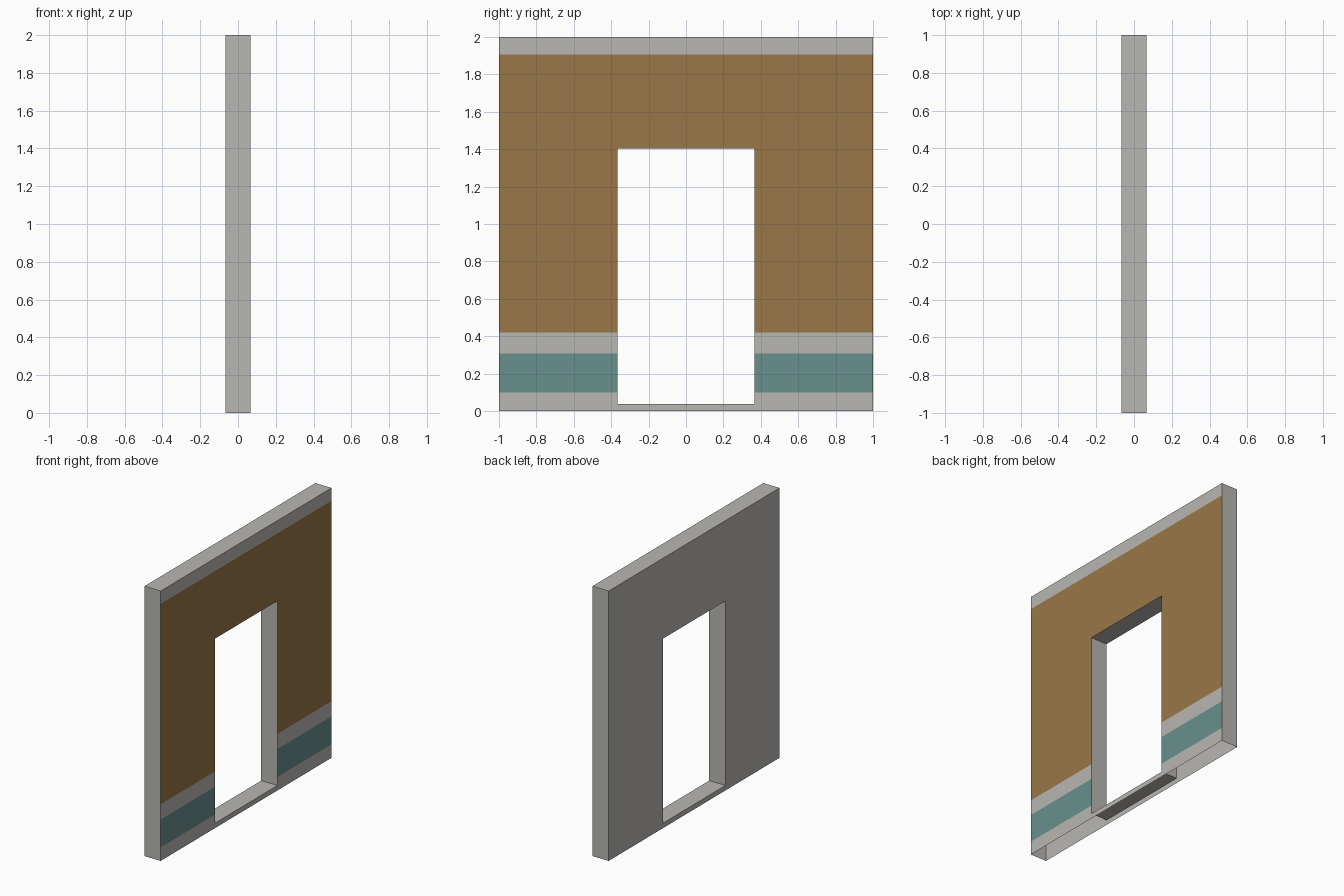
import bpy
import bmesh

if "Cube" in bpy.data.objects:
    bpy.data.objects.remove(bpy.data.objects["Cube"])


def srgb(r, g, b):
    """8-bit sRGB to linear RGBA."""
    lin = [(c / 255 / 12.92) if c < 11 else ((c / 255 + 0.055) / 1.055) ** 2.4 for c in (r, g, b)]
    return (*lin, 1.0)


def material(name, rgb):
    m = bpy.data.materials.new(name)
    m.diffuse_color = srgb(*rgb)
    m.use_nodes = True
    m.node_tree.nodes["Principled BSDF"].inputs["Base Color"].default_value = m.diffuse_color
    return m


HALF = 0.0667                                             # half wall thickness
YS = [-1, -0.367, 0.367, 1]                               # wall ends and door jambs
ZS = [0, 0.037, 0.10, 0.307, 0.42, 1.404, 1.905, 2]       # sill, band edges, lintel, top
GREY, BROWN, TEAL = 0, 1, 2
BANDS = [GREY, GREY, TEAL, GREY, BROWN, BROWN, GREY]      # colour of each row on the +x face


def solid(j, k):
    """True where the wall exists; the doorway is the middle column between sill and lintel."""
    return 0 <= j < 3 and 0 <= k < 7 and not (j == 1 and 1 <= k <= 4)


bm = bmesh.new()


def quad(*pts, mat=GREY):
    bm.faces.new([bm.verts.new(p) for p in pts]).material_index = mat


for j in range(3):
    for k in range(7):
        if not solid(j, k):
            continue
        y0, y1, z0, z1 = YS[j], YS[j + 1], ZS[k], ZS[k + 1]
        a, b = -HALF, HALF
        # painted face and plain back face
        quad((b, y0, z0), (b, y1, z0), (b, y1, z1), (b, y0, z1), mat=BANDS[k])
        quad((a, y0, z0), (a, y0, z1), (a, y1, z1), (a, y1, z0))
        # end caps, jambs, top, sill and lintel wherever the wall stops
        if not solid(j - 1, k):
            quad((a, y0, z0), (b, y0, z0), (b, y0, z1), (a, y0, z1))
        if not solid(j + 1, k):
            quad((a, y1, z0), (a, y1, z1), (b, y1, z1), (b, y1, z0))
        if not solid(j, k + 1):
            quad((a, y0, z1), (b, y0, z1), (b, y1, z1), (a, y1, z1))
        # the underside at z = 0 stays open: the wall is a hollow shell
        if k > 0 and not solid(j, k - 1):
            quad((a, y0, z0), (a, y1, z0), (b, y1, z0), (b, y0, z0))

bmesh.ops.remove_doubles(bm, verts=bm.verts, dist=0.0001)

mesh = bpy.data.meshes.new("doorway_wall")
bm.to_mesh(mesh)
bm.free()
for m in (material("plaster grey", (184, 183, 178)),
          material("ochre brown", (152, 119, 72)),
          material("muted teal", (104, 144, 141))):
    mesh.materials.append(m)
wall = bpy.data.objects.new("doorway_wall", mesh)
bpy.context.collection.objects.link(wall)
